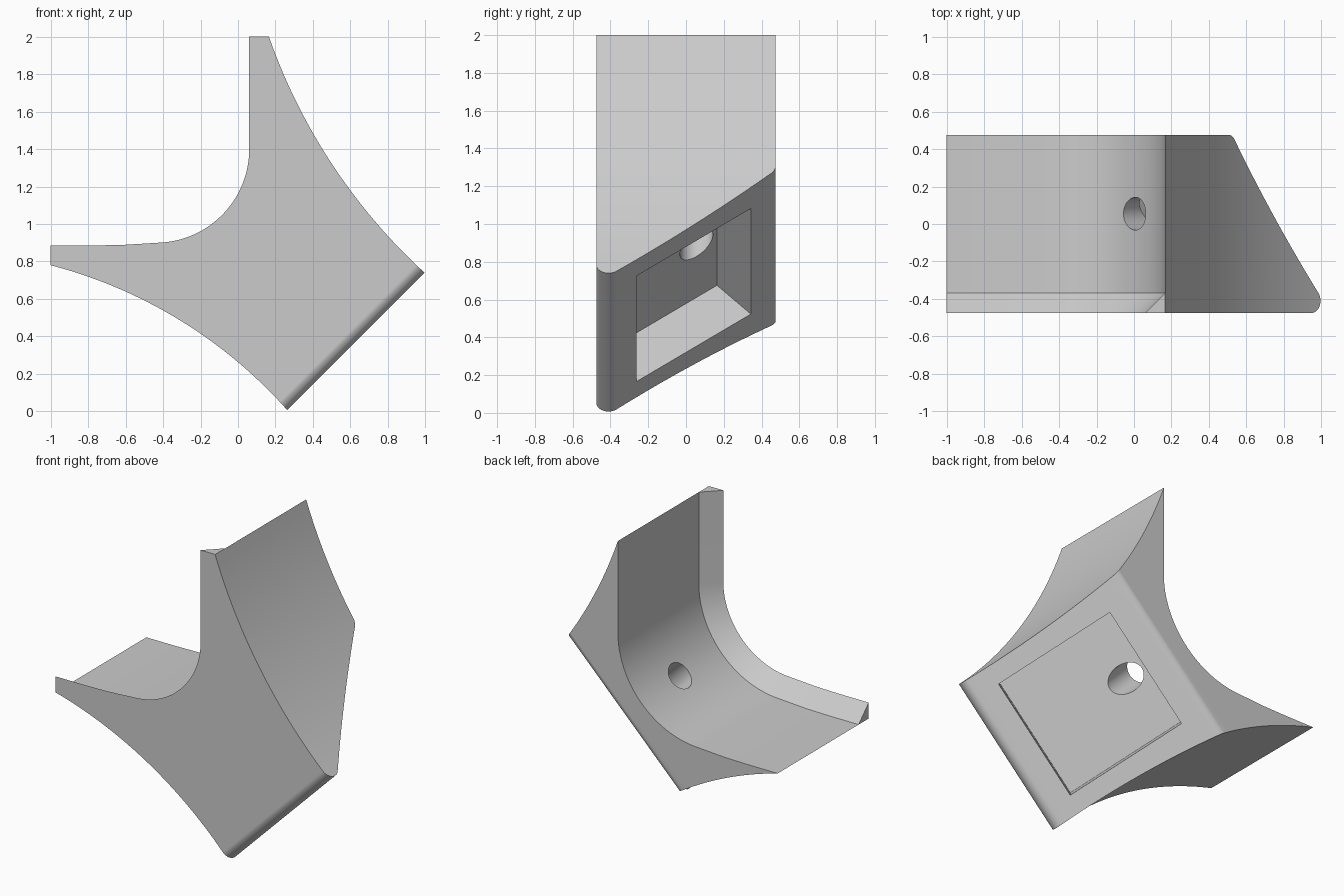
import bpy, bmesh
from math import sin, cos, pi, radians, atan, sqrt
from mathutils import Matrix, Vector

cube = bpy.data.objects.get("Cube")
if cube:
    bpy.data.objects.remove(cube, do_unlink=True)

grey = bpy.data.materials.new("light grey")
grey.use_nodes = True
grey.diffuse_color = (0.6, 0.6, 0.6, 1)
grey.node_tree.nodes["Principled BSDF"].inputs["Base Color"].default_value = (0.6, 0.6, 0.6, 1)


def make_object(name, bm):
    bmesh.ops.recalc_face_normals(bm, faces=bm.faces)
    mesh = bpy.data.meshes.new(name)
    bm.to_mesh(mesh)
    bm.free()
    mesh.materials.append(grey)
    obj = bpy.data.objects.new(name, mesh)
    bpy.context.collection.objects.link(obj)
    return obj


def loft(name, rings):
    """Closed solid through rings of equal point count."""
    bm = bmesh.new()
    loops = [[bm.verts.new(p) for p in ring] for ring in rings]
    n = len(loops[0])
    for a, b in zip(loops, loops[1:]):
        for i in range(n):
            j = (i + 1) % n
            bm.faces.new((a[i], a[j], b[j], b[i]))
    bm.faces.new(loops[0])
    bm.faces.new(loops[-1])
    bmesh.ops.remove_doubles(bm, verts=bm.verts, dist=0.0005)
    return make_object(name, bm)


def arc(center, r, a0, a1, n):
    return [(center[0] + r * cos(radians(a0 + (a1 - a0) * i / n)),
             center[1] + r * sin(radians(a0 + (a1 - a0) * i / n))) for i in range(n + 1)]


def arc_through(p, q, s, extra=1.1, n=32):
    """Circular arc from p through q to s, run on a little past s."""
    p, q, s = Vector(p), Vector(q), Vector(s)
    m1, m2, d1, d2 = (p + q) / 2, (q + s) / 2, q - p, s - q
    b1, b2 = m1.dot(d1), m2.dot(d2)
    det = d1.x * d2.y - d1.y * d2.x
    c = Vector(((b1 * d2.y - b2 * d1.y) / det, (d1.x * b2 - d2.x * b1) / det))
    u, v = p - c, s - c
    sweep = -u.angle_signed(v) * extra
    return [tuple(c + Matrix.Rotation(sweep * i / n, 2) @ u) for i in range(n + 1)]


# Body: winged profile whose cradle steps in behind a bevelled front lip
HALF, LIP = 0.474, 0.105
left_wing = arc_through((-1, 0.78), (-0.3, 0.48), (0.26, 0.01))
right_wing = arc_through((0.165, 2), (0.515, 1.3), (0.99, 0.745))
outer = left_wing + right_wing[::-1]


def cradle(offset):
    curve = arc((-0.44, 1.4), 0.5 + offset, 0, -87, 32)
    tail = [(-0.62, 0.888 - offset), (-0.8, 0.885 - offset), (-1, 0.885 - offset)]
    return [(0.06 + offset, 2)] + curve + tail


def ring(y, offset):
    return [(x, y, z) for x, z in outer + cradle(offset)]


body = loft("corner_bracket", [ring(-HALF, 0), ring(LIP - HALF, LIP), ring(HALF, LIP)])

# Diagonal frame: local z points up into the cradle
frame = Matrix.Translation((0.5, 0, 0.5)) @ Matrix.Rotation(radians(-45), 4, 'Y')
SLOPE, BASE, R, EDGE = 0.834, 0.1414, 0.065, 0.475
tilt = atan(SLOPE)


def base_height(y):
    return BASE + SLOPE * y


# Sloping base with rounded front and back edges
lift = R / cos(tilt)
y0 = EDGE - R
end = 270 + (90 - tilt * 180 / pi) - 0 - (90 - 2 * tilt * 180 / pi)
section = ([(-EDGE, 3)] + arc((-y0, base_height(-y0) + lift), R, 180, end, 14)
           + arc((y0, base_height(y0) + lift), R, end, 360, 8) + [(EDGE, 3)])
envelope = loft("base_envelope", [[(x, y, w) for y, w in section] for x in (-2, 2)])
envelope.matrix_world = frame

# Square pocket sunk squarely into the sloping base
SIDE, DEPTH, OUT = 0.79, 0.28, 0.5
bm = bmesh.new()
bmesh.ops.create_cube(bm, size=1, matrix=Matrix.Translation((0, 0, (DEPTH - OUT) / 2))
                      @ Matrix.Diagonal((SIDE, SIDE, DEPTH + OUT, 1)))
pocket = make_object("pocket_cutter", bm)
pocket.matrix_world = frame @ Matrix.Translation((0, 0.04, base_height(0.04))) @ Matrix.Rotation(tilt, 4, 'X')

# Screw hole from pocket to cradle
bm = bmesh.new()
bmesh.ops.create_cone(bm, cap_ends=True, segments=48, radius1=0.0875, radius2=0.0875, depth=0.85)
hole = make_object("hole_cutter", bm)
hole.matrix_world = frame @ Matrix.Translation((0, 0.055, 0.775))

# Apply the cuts
cutters = ((envelope, 'INTERSECT'), (pocket, 'DIFFERENCE'), (hole, 'DIFFERENCE'))
for cutter, operation in cutters:
    mod = body.modifiers.new(cutter.name, 'BOOLEAN')
    mod.object, mod.operation, mod.solver = cutter, operation, 'EXACT'
bpy.context.view_layer.update()
result = bpy.data.meshes.new_from_object(body.evaluated_get(bpy.context.evaluated_depsgraph_get()))
body.modifiers.clear()
body.data = result
for cutter, _ in cutters:
    bpy.data.objects.remove(cutter, do_unlink=True)

bpy.ops.object.select_all(action='DESELECT')
body.select_set(True)
bpy.context.view_layer.objects.active = body
bpy.ops.object.shade_smooth_by_angle(angle=radians(25))
